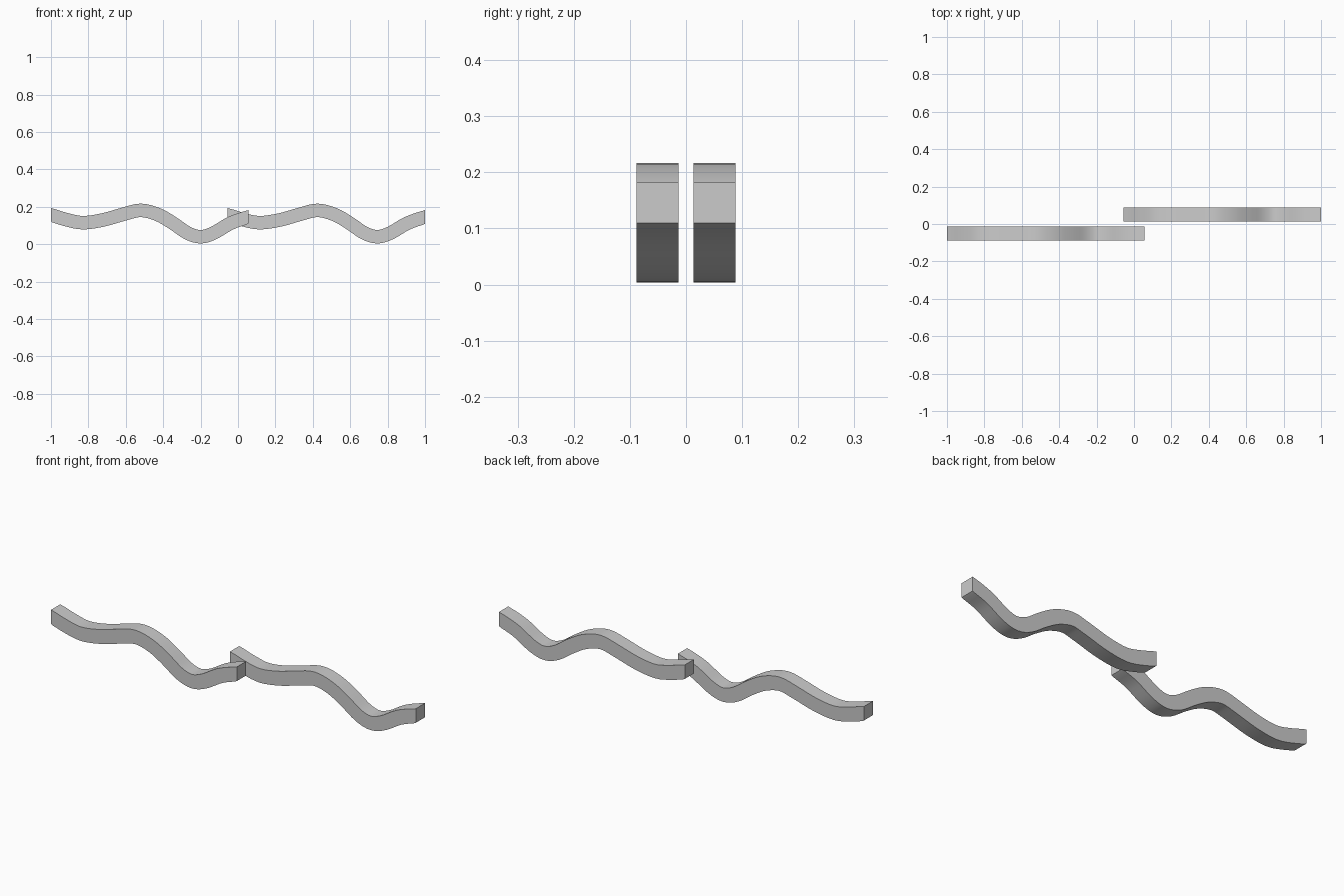
import bpy, bmesh
from mathutils import Vector

if "Cube" in bpy.data.objects:
    bpy.data.objects.remove(bpy.data.objects["Cube"])

grey = bpy.data.materials.new("light grey")
grey.diffuse_color = (0.6, 0.6, 0.6, 1)
grey.use_nodes = True
grey.node_tree.nodes["Principled BSDF"].inputs["Base Color"].default_value = grey.diffuse_color

# Centre line of one wavy bar (x, z), for the left bar
PATH = [(-1.0, 0.157), (-0.92, 0.132), (-0.83, 0.115), (-0.72, 0.130),
        (-0.61, 0.161), (-0.52, 0.181), (-0.43, 0.159), (-0.35, 0.114),
        (-0.27, 0.060), (-0.20, 0.040), (-0.13, 0.060), (-0.04, 0.112),
        (0.055, 0.146)]
HALF = 0.036
STEPS = 4


def smooth_path(pts):
    """Catmull-Rom curve through the points."""
    p = [Vector(q) for q in pts]
    p = [2 * p[0] - p[1]] + p + [2 * p[-1] - p[-2]]
    out = []
    for i in range(1, len(p) - 2):
        a, b, c, d = p[i - 1:i + 3]
        for s in range(STEPS):
            t = s / STEPS
            out.append(0.5 * (2 * b + (c - a) * t + (2 * a - 5 * b + 4 * c - d) * t ** 2
                              + (3 * b - a - 3 * c + d) * t ** 3))
    return out + [p[-2]]


def wavy_bar(name, dx, y0, y1):
    line = smooth_path(PATH)
    bm = bmesh.new()
    rings = []
    for i, c in enumerate(line):
        if i in (0, len(line) - 1):
            n = Vector((0, 1))                    # vertical end cuts
        else:
            t = (line[i + 1] - line[i - 1]).normalized()
            n = Vector((-t.y, t.x))
        lo, hi = c - n * HALF, c + n * HALF
        rings.append([bm.verts.new((q.x + dx, y, q.y)) for q, y in
                      ((lo, y0), (lo, y1), (hi, y1), (hi, y0))])
    for a, b in zip(rings, rings[1:]):
        for k in range(4):
            bm.faces.new((a[k], a[(k + 1) % 4], b[(k + 1) % 4], b[k]))
    bm.faces.new(rings[0])
    bm.faces.new(rings[-1][::-1])
    bmesh.ops.recalc_face_normals(bm, faces=bm.faces)
    me = bpy.data.meshes.new(name)
    bm.to_mesh(me)
    bm.free()
    me.materials.append(grey)
    ob = bpy.data.objects.new(name, me)
    bpy.context.collection.objects.link(ob)
    bpy.ops.object.select_all(action='DESELECT')
    ob.select_set(True)
    bpy.context.view_layer.objects.active = ob
    bpy.ops.object.shade_smooth_by_angle(angle=0.6)


# Two identical bars, overlapping at the middle side by side
wavy_bar("left_wavy_bar", 0, -0.088, -0.013)
wavy_bar("right_wavy_bar", 0.945, 0.013, 0.088)
